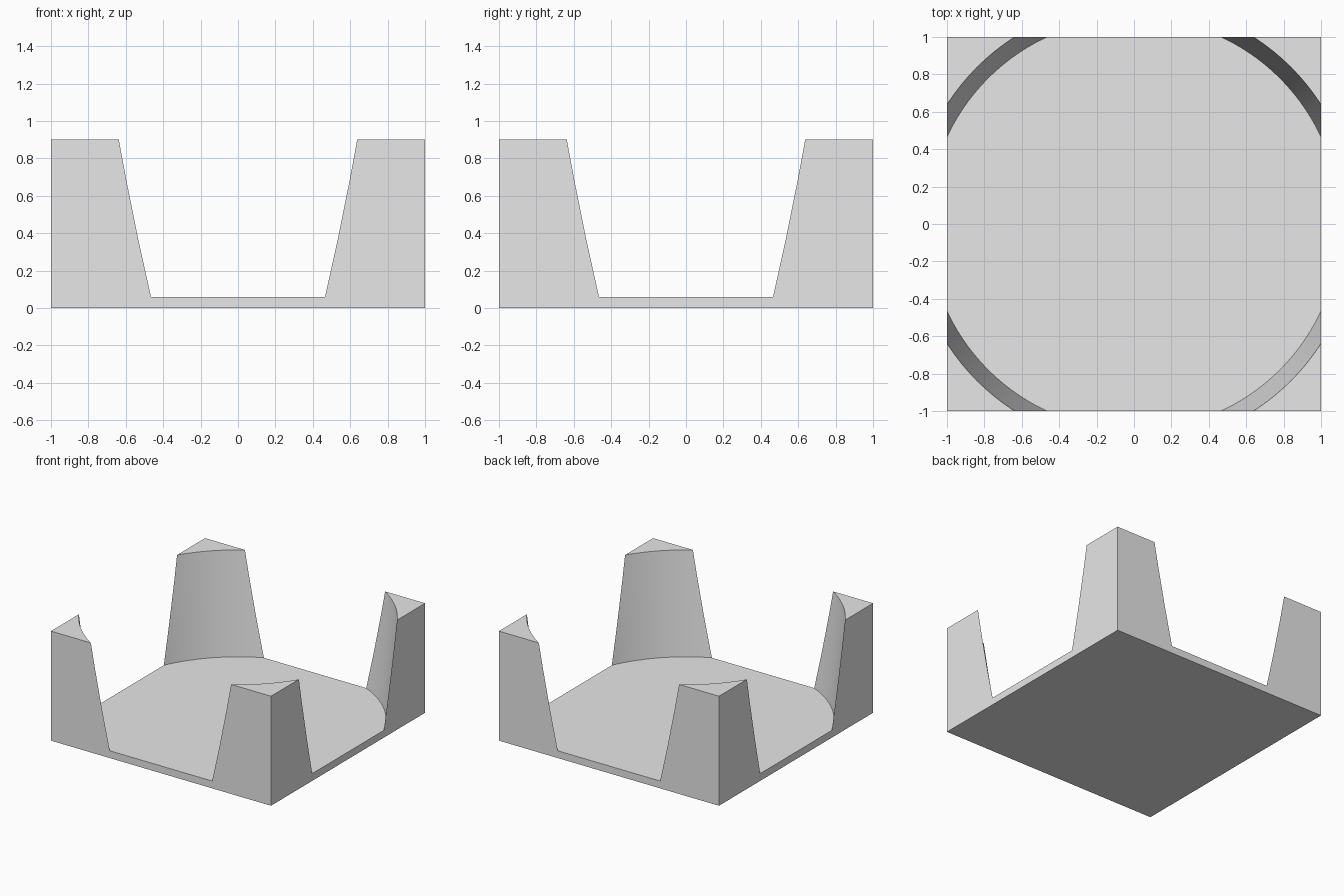
import bpy
import math

default = bpy.data.objects.get("Cube")
if default:
    bpy.data.objects.remove(default, do_unlink=True)

HEIGHT, FLOOR, OVERSHOOT = 0.9, 0.06, 0.1
R_FLOOR = math.hypot(1, 0.465)    # bowl meets the sides here at floor level
R_RIM = math.hypot(1, 0.638)      # and here at the top
SLOPE = (R_RIM - R_FLOOR) / (HEIGHT - FLOOR)

grey = bpy.data.materials.new("light_grey")
grey.use_nodes = True
grey.diffuse_color = (0.8, 0.8, 0.8, 1)
grey.node_tree.nodes["Principled BSDF"].inputs["Base Color"].default_value = (0.8, 0.8, 0.8, 1)

# Solid block: becomes the floor plate with four corner posts
bpy.ops.mesh.primitive_cube_add(size=2, location=(0, 0, HEIGHT / 2))
holder = bpy.context.object
holder.name = "square_base_with_corner_posts"
holder.scale.z = HEIGHT / 2
bpy.ops.object.transform_apply(location=True, scale=True)
holder.data.materials.append(grey)

# Tapered round recess
depth = HEIGHT - FLOOR + OVERSHOOT
bpy.ops.mesh.primitive_cone_add(vertices=128, radius1=R_FLOOR, radius2=R_FLOOR + SLOPE * depth,
                                depth=depth, location=(0, 0, FLOOR + depth / 2))
cutter = bpy.context.object
cutter.name = "recess_cutter"
cutter.hide_render = True
cutter.data.materials.append(grey)

# Cut the recess, then discard the cutter
bpy.ops.object.select_all(action='DESELECT')
holder.select_set(True)
bpy.context.view_layer.objects.active = holder
cut = holder.modifiers.new("recess", 'BOOLEAN')
cut.operation = 'DIFFERENCE'
cut.solver = 'EXACT'
cut.object = cutter
bpy.ops.object.modifier_apply(modifier=cut.name)
bpy.data.objects.remove(cutter, do_unlink=True)

# Smooth the curved inner faces, keep the edges sharp
bpy.ops.object.shade_smooth_by_angle(angle=math.radians(30))
